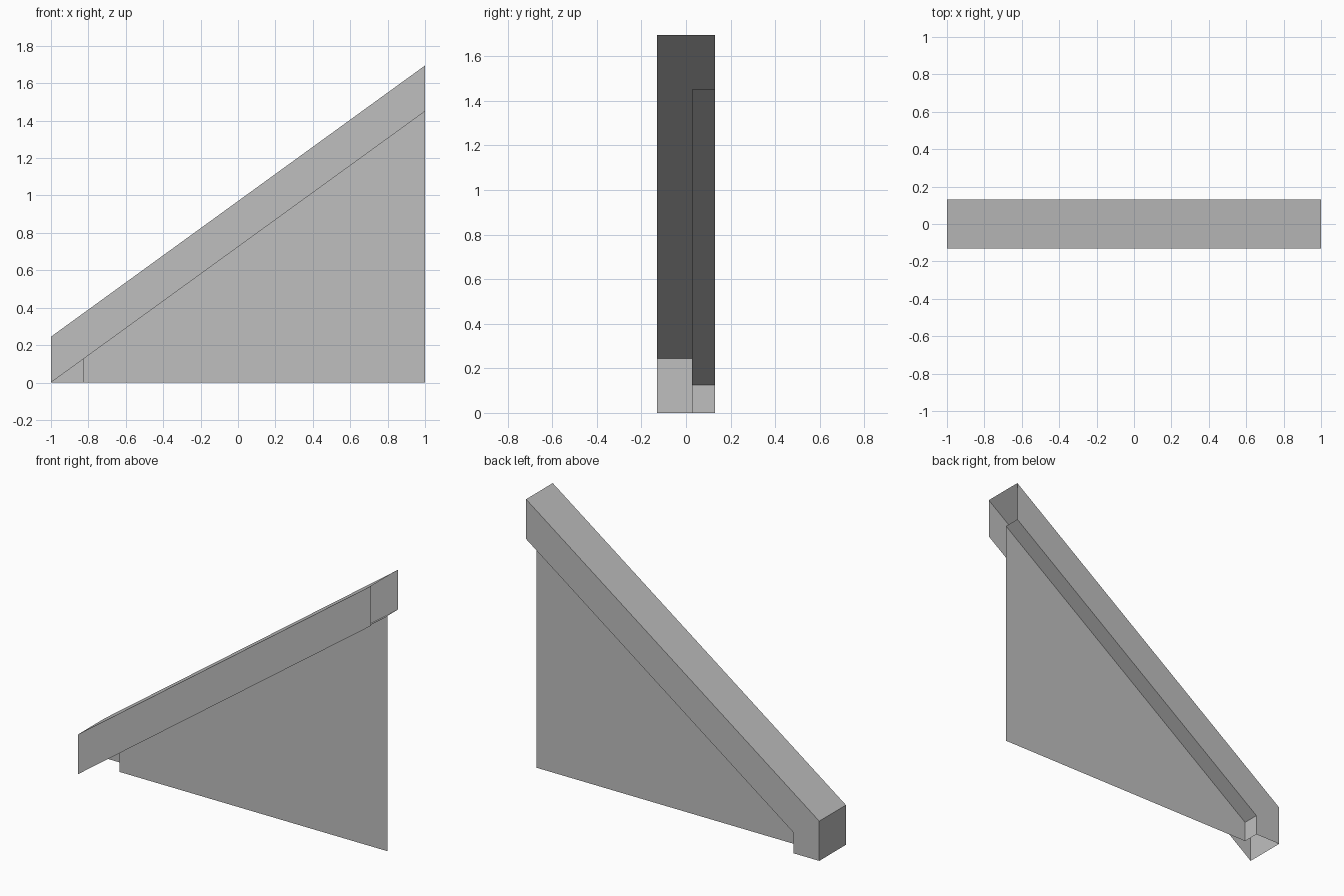
import bpy
import bmesh

cube = bpy.data.objects.get("Cube")
if cube:
    bpy.data.objects.remove(cube)

# Main dimensions
LOW, HIGH = -1.0, 1.0
FRONT, BACK, PANEL_Y = -0.13, 0.13, 0.027
DEPTH, RISE = 0.245, 0.725
STEP = -0.826

grey = bpy.data.materials.new("plain_grey")
grey.use_nodes = True
colour = (0.52, 0.52, 0.52, 1.0)
grey.diffuse_color = colour
grey.node_tree.nodes["Principled BSDF"].inputs["Base Color"].default_value = colour


def slope(x):
    """Height of the beam's lower edge."""
    return (x - LOW) * RISE


def sheet_object(name, sheets):
    """Make an object from flat sheets, each a list of corner points."""
    bm = bmesh.new()
    for corners in sheets:
        bm.faces.new([bm.verts.new(c) for c in corners])
    bmesh.ops.remove_doubles(bm, verts=bm.verts, dist=0.0001)
    mesh = bpy.data.meshes.new(name)
    bm.to_mesh(mesh)
    bm.free()
    mesh.materials.append(grey)
    obj = bpy.data.objects.new(name, mesh)
    bpy.context.collection.objects.link(obj)
    return obj


def upright(profile, y):
    """Place an x-z profile at depth y."""
    return [(x, y, z) for x, z in profile]


def across(start, end, y0, y1):
    """Span an x-z line between two depths."""
    return [(*start[:1], y0, start[1]), (*end[:1], y0, end[1]),
            (*end[:1], y1, end[1]), (*start[:1], y1, start[1])]


low_bottom, low_top = (LOW, 0), (LOW, DEPTH)
high_bottom, high_top = (HIGH, slope(HIGH)), (HIGH, slope(HIGH) + DEPTH)
step_bottom, step_top = (STEP, 0), (STEP, slope(STEP))

# Hollow sloping rail, open below and at the high end
sheet_object("sloping_rail", [
    upright([low_bottom, high_bottom, high_top, low_top], FRONT),
    upright([low_top, high_top, high_bottom, step_top, step_bottom, low_bottom], BACK),
    across(low_top, high_top, FRONT, BACK),
    across(low_bottom, low_top, FRONT, BACK),
])

# Recessed wall panel under the rail
sheet_object("wall_panel", [
    upright([step_bottom, (HIGH, 0), high_bottom, step_top], PANEL_Y),
])

# Sloping ledge and short end joining the panel to the rail's back
sheet_object("rail_underside", [
    across(high_bottom, step_top, PANEL_Y, BACK),
    across(step_top, step_bottom, PANEL_Y, BACK),
])
